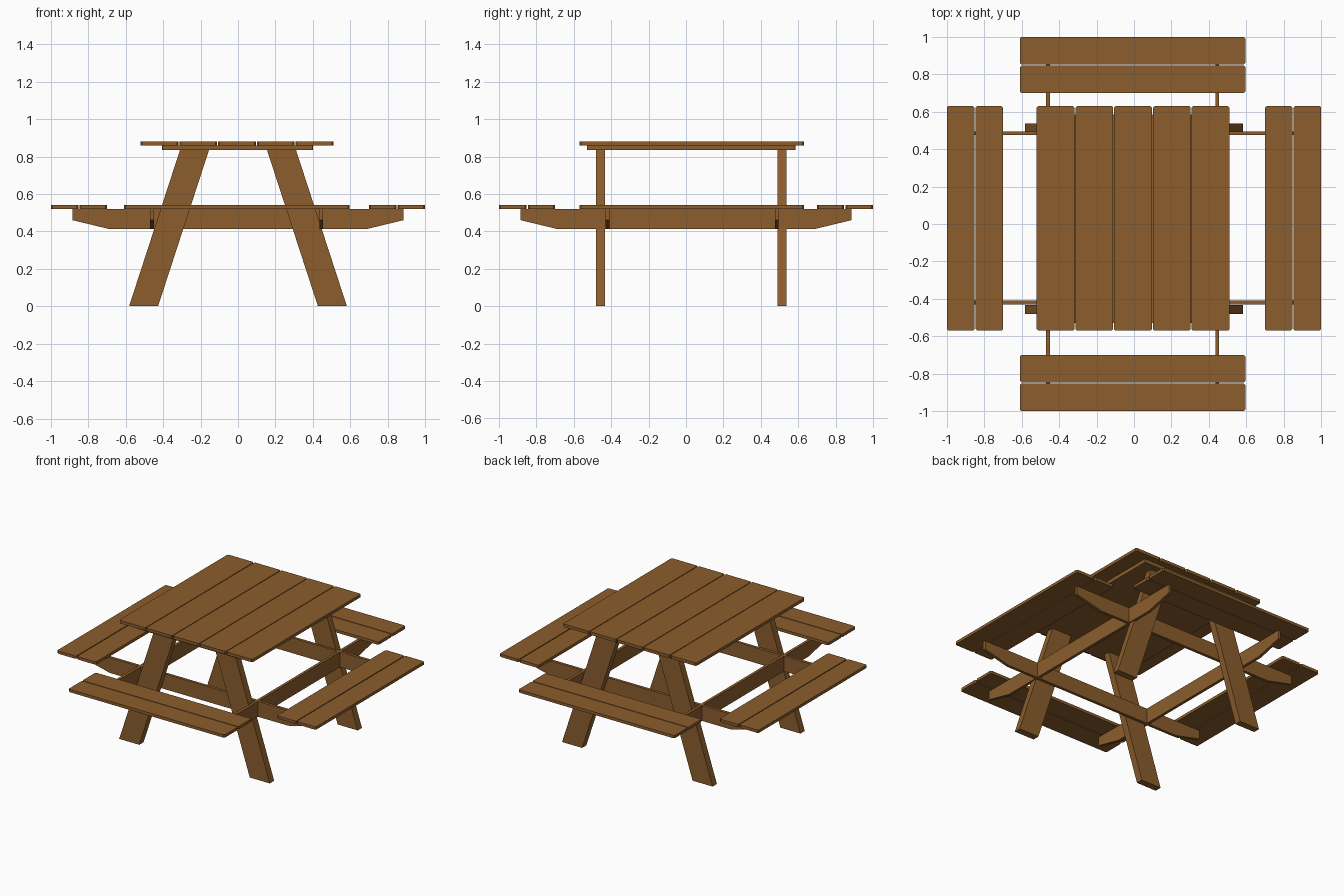
import bpy
import bmesh
from mathutils import Vector

cube = bpy.data.objects.get("Cube")
if cube:
    bpy.data.objects.remove(cube, do_unlink=True)

wood = bpy.data.materials.new("warm_brown_wood")
wood.use_nodes = True
COLOUR = (0.26, 0.111, 0.026, 1)
wood.diffuse_color = COLOUR
wood.node_tree.nodes["Principled BSDF"].inputs["Base Color"].default_value = COLOUR


def prism(name, outline, place, depth):
    """Extrude a 2D outline; place(u, v, w) maps it into the scene."""
    bm = bmesh.new()
    low, high = depth
    face = bm.faces.new([bm.verts.new(place(u, v, low)) for u, v in outline])
    shift = Vector(place(0, 0, high)) - Vector(place(0, 0, low))
    grown = bmesh.ops.extrude_face_region(bm, geom=[face])["geom"]
    moved = [g for g in grown if isinstance(g, bmesh.types.BMVert)]
    bmesh.ops.translate(bm, verts=moved, vec=shift)
    bmesh.ops.recalc_face_normals(bm, faces=bm.faces)
    mesh = bpy.data.meshes.new(name)
    bm.to_mesh(mesh)
    bm.free()
    mesh.materials.append(wood)
    obj = bpy.data.objects.new(name, mesh)
    bpy.context.collection.objects.link(obj)
    return obj


def flat(u, v, w):
    return (u, v, w)


def facing_front(u, v, w):
    return (u, w, v)


def facing_side(u, v, w):
    return (w, u, v)


def board(name, x, y, z, cut=0.008):
    """Horizontal plank with slightly clipped corners."""
    (x0, x1), (y0, y1) = x, y
    outline = [(x0 + cut, y0), (x1 - cut, y0), (x1, y0 + cut), (x1, y1 - cut),
               (x1 - cut, y1), (x0 + cut, y1), (x0, y1 - cut), (x0, y0 + cut)]
    return prism(name, outline, flat, z)


LONG_Y = (-0.57, 0.63)
LONG_X = (-0.61, 0.595)
SEAT_Z = (0.52, 0.54)

# Table top: five planks over a backing panel
pitch = 0.207
for i in range(5):
    left = -0.52 + i * pitch
    board(f"table_plank_{i + 1}", (left, left + 0.202), LONG_Y, (0.86, 0.881))
board("table_backing", (-0.405, 0.40), (-0.53, 0.585), (0.835, 0.86), 0.001)

# Benches: two planks on each of the four sides
for part, (a, b) in {"inner": (0.70, 0.846), "outer": (0.852, 1.0)}.items():
    board(f"left_bench_{part}", (a, b), LONG_Y, SEAT_Z)
    board(f"right_bench_{part}", (-b, -a), LONG_Y, SEAT_Z)
    board(f"back_bench_{part}", LONG_X, (a, b), SEAT_Z)
    board(f"front_bench_{part}", LONG_X, (-b, -a), SEAT_Z)

# Bench beams with tapered undersides, crossing each other
beam = [(-0.885, 0.52), (-0.885, 0.46), (-0.69, 0.413),
        (0.69, 0.413), (0.885, 0.46), (0.885, 0.52)]
prism("front_beam", beam, facing_front, (-0.43, -0.41))
prism("back_beam", beam, facing_front, (0.475, 0.495))
prism("right_beam", beam, facing_side, (-0.47, -0.45))
prism("left_beam", beam, facing_side, (0.435, 0.455))

# Splayed legs on the outer faces of the front and back beams
leg = [(0.427, 0), (0.582, 0), (0.31, 0.835), (0.155, 0.835)]
for end, depth in {"front": (-0.48, -0.432), "back": (0.49, 0.537)}.items():
    for side, sign in {"left": 1, "right": -1}.items():
        prism(f"{end}_{side}_leg", [(sign * u, v) for u, v in leg],
              facing_front, depth)
